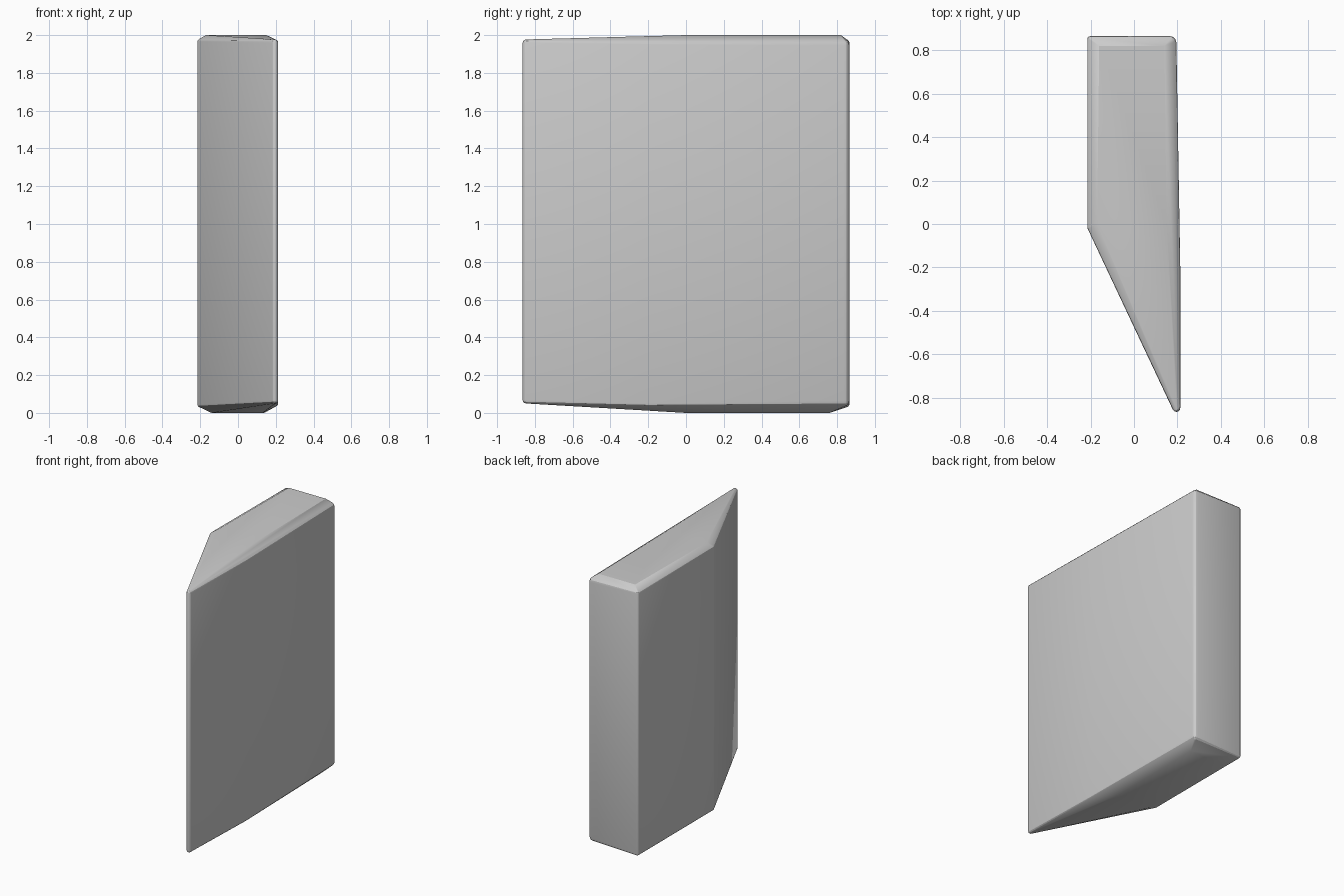
import bpy, bmesh
from math import sin, cos, pi, radians

if "Cube" in bpy.data.objects:
    bpy.data.objects.remove(bpy.data.objects["Cube"])

bm = bmesh.new()


def ball(x, y, z, r, seg=12, rows=6):
    """Point shell that rounds one corner of the hull."""
    for j in range(rows + 1):
        a = pi * j / rows - pi / 2
        n = 1 if j in (0, rows) else seg
        for i in range(n):
            b = 2 * pi * i / seg
            bm.verts.new((x + r * cos(a) * cos(b), y + r * cos(a) * sin(b), z + r * sin(a)))


# Upright corners: x, y, lowest z, highest z, corner radius
corners = [
    (-0.215, 0.865, 0.030, 1.975, 0.015, 1, -1),
    (0.195, 0.865, 0.035, 1.975, 0.030, -1, -1),
    (0.213, -0.200, 0.035, 1.965, 0.015, -1, 0),
    (0.213, -0.865, 0.050, 1.977, 0.018, -1, 1),
    (-0.215, -0.015, 0.030, 1.980, 0.015, 1, 0),
    (-0.215, 0.050, 0.030, 1.980, 0.015, 1, 0),
]
for x, y, lo, hi, r, sx, sy in corners:
    for z in (lo + r, hi - r):
        ball(x + sx * r, y + sy * r, z, r)

# Slightly crowned bottom and top
for x, y in ((-0.14, 0.75), (0.14, 0.76), (0.13, 0.0), (-0.14, 0.0)):
    bm.verts.new((x, y, 0.0))
for x, y in ((-0.16, 0.82), (0.14, 0.82), (0.15, 0.0), (-0.17, 0.0)):
    bm.verts.new((x, y, 2.0))

# Wrap everything into one convex slab
bmesh.ops.convex_hull(bm, input=bm.verts[:])
bmesh.ops.delete(bm, geom=[v for v in bm.verts if not v.link_faces], context='VERTS')
bmesh.ops.dissolve_limit(bm, angle_limit=radians(0.5), verts=bm.verts[:], edges=bm.edges[:])
bmesh.ops.recalc_face_normals(bm, faces=bm.faces[:])

mesh = bpy.data.meshes.new("stone_slab")
bm.to_mesh(mesh)
bm.free()
slab = bpy.data.objects.new("stone_slab", mesh)
bpy.context.collection.objects.link(slab)
bpy.context.view_layer.objects.active = slab
slab.select_set(True)
bpy.ops.object.shade_smooth_by_angle(angle=radians(20))
